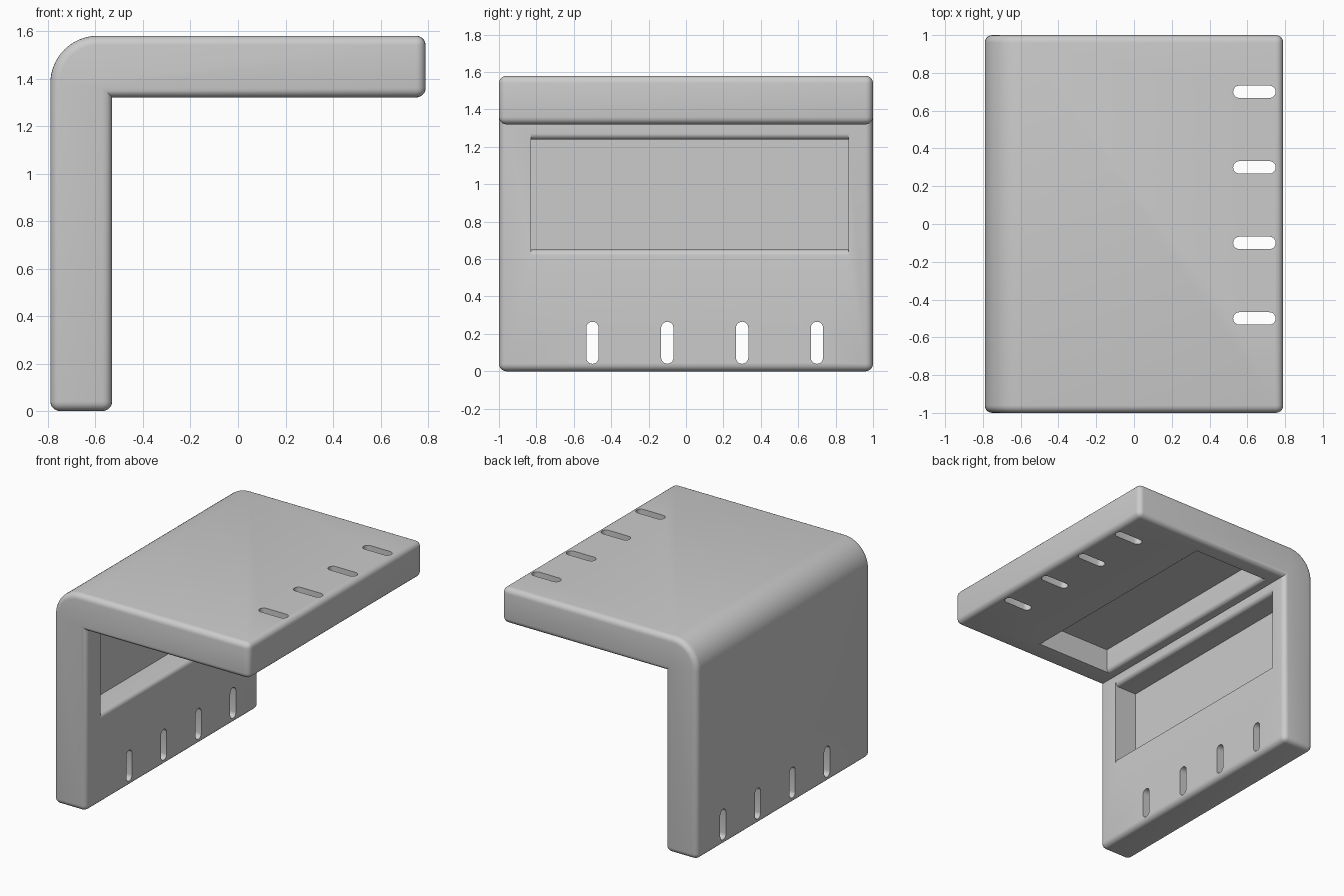
import bpy, bmesh, math
from mathutils import Vector

cube = bpy.data.objects.get("Cube")
if cube:
    bpy.data.objects.remove(cube, do_unlink=True)

HALF, TOP, THICK = 0.79, 1.58, 0.26     # bracket half width, height, wall thickness
INNER = -HALF + THICK                   # inner face of the upright leg

grey = bpy.data.materials.new("plain_grey")
grey.use_nodes = True
grey.diffuse_color = (0.6, 0.6, 0.6, 1)
grey.node_tree.nodes["Principled BSDF"].inputs["Base Color"].default_value = (0.6, 0.6, 0.6, 1)


def make_object(name, bm):
    bmesh.ops.recalc_face_normals(bm, faces=bm.faces)
    mesh = bpy.data.meshes.new(name)
    bm.to_mesh(mesh)
    bm.free()
    mesh.materials.append(grey)
    obj = bpy.data.objects.new(name, mesh)
    bpy.context.collection.objects.link(obj)
    return obj


def extrude(points, direction):
    bm = bmesh.new()
    face = bm.faces.new([bm.verts.new(p) for p in points])
    result = bmesh.ops.extrude_face_region(bm, geom=[face])
    verts = [g for g in result["geom"] if isinstance(g, bmesh.types.BMVert)]
    bmesh.ops.translate(bm, verts=verts, vec=direction)
    bmesh.ops.recalc_face_normals(bm, faces=bm.faces)
    return bm


def arc(cx, cy, r, start, end, steps):
    angles = [math.radians(start + (end - start) * i / steps) for i in range(steps + 1)]
    return [(cx + r * math.cos(a), cy + r * math.sin(a)) for a in angles]


def to_shelf(p):
    """Reflect a point of the upright leg onto the horizontal leg."""
    return Vector((HALF - p[2], p[1], HALF - p[0]))


# L-shaped body with a large outer corner and softened edges
profile = [(-HALF, 0), (INNER, 0), (INNER, TOP - THICK), (HALF, TOP - THICK), (HALF, TOP)]
profile += arc(-HALF + 0.2, TOP - 0.2, 0.2, 90, 180, 16)
bm = extrude([(x, -1, z) for x, z in profile], (0, 2, 0))
soft = [e for e in bm.edges if e.calc_face_angle_signed() > math.radians(30)]
bmesh.ops.bevel(bm, geom=soft, offset=0.04, segments=5, profile=0.5, affect='EDGES')
bracket = make_object("bracket", bm)

# Pocket section: straight walls that flare out with rounded long rims
LOW, HIGH, RIM = 0.65, 1.24, 0.03
section = [(INNER + 0.02, LOW - RIM)]
section += arc(INNER - RIM, LOW - RIM, RIM, 0, 90, 6)
section += [(INNER - 0.18, LOW), (INNER - 0.18, HIGH)]
section += arc(INNER - RIM, HIGH + RIM, RIM, -90, 0, 6)
section += [(INNER + 0.02, HIGH + RIM)]
pocket = [Vector((x, -0.83, z)) for x, z in section]

# Cutters for one pocket and four slots in each leg
cutters = []
for leg, place in (("upright", Vector), ("shelf", to_shelf)):
    bm = extrude([place(p) for p in pocket], (0, 1.7, 0))
    cutters.append(make_object(leg + "_pocket_cutter", bm))
    for i in range(4):
        y, r = -0.5 + 0.4 * i, 0.033
        outline = arc(y, 0.265 - r, r, 0, 180, 10) + arc(y, 0.04 + r, r, 180, 360, 10)
        start = [place(Vector((-HALF - 0.1, a, b))) for a, b in outline]
        direction = place(Vector((INNER + 0.1, 0, 0))) - place(Vector((-HALF - 0.1, 0, 0)))
        cutters.append(make_object(leg + "_slot_cutter", extrude(start, direction)))

bpy.context.view_layer.objects.active = bracket
bracket.select_set(True)
for cutter in cutters:
    cutter.hide_render = True
    mod = bracket.modifiers.new("cut", 'BOOLEAN')
    mod.operation, mod.solver, mod.object = 'DIFFERENCE', 'EXACT', cutter
    bpy.ops.object.modifier_apply(modifier=mod.name)
    bpy.data.objects.remove(cutter, do_unlink=True)

bpy.ops.object.shade_smooth_by_angle(angle=math.radians(30))
